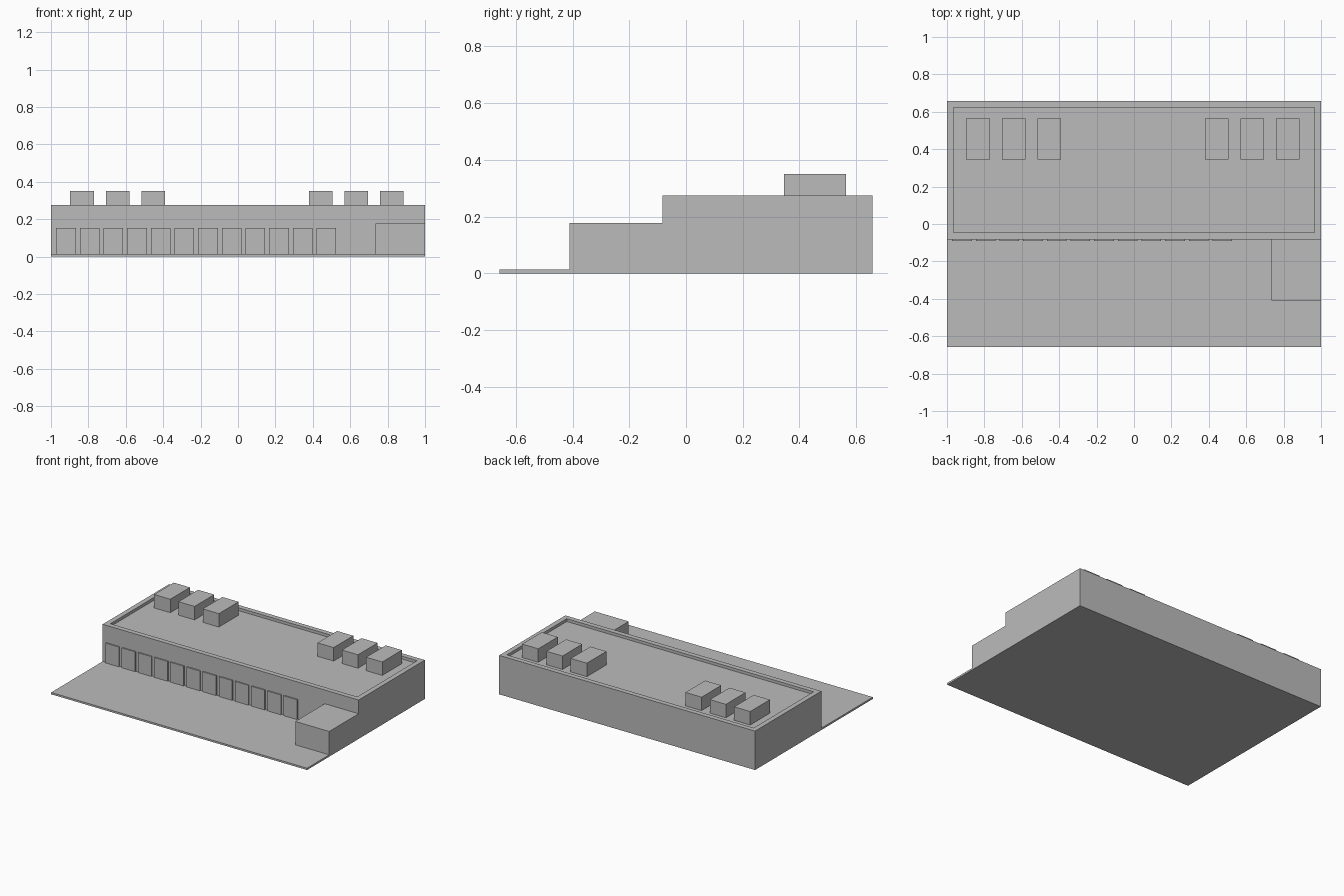
import bpy, bmesh

if "Cube" in bpy.data.objects:
    bpy.data.objects.remove(bpy.data.objects["Cube"])

# One plain grey for the whole model
grey = bpy.data.materials.new("plain_grey")
grey.diffuse_color = (0.5, 0.5, 0.5, 1)
grey.use_nodes = True
grey.node_tree.nodes["Principled BSDF"].inputs["Base Color"].default_value = grey.diffuse_color

HALF_DEPTH = 0.657
FACADE_Y = -0.082
SLAB_TOP = 0.013
ROOF_Z = 0.275
RECESS = 0.02


def box(name, x, y, z, drop=(), recess=None):
    """Box from (min, max) ranges; drop lists hidden sides as direction vectors."""
    bm = bmesh.new()
    bmesh.ops.create_cube(bm, size=1)
    for v in bm.verts:
        v.co = [r[0] if c < 0 else r[1] for c, r in zip(v.co, (x, y, z))]
    bm.normal_update()
    if recess:
        # sunken top behind a parapet rim
        rim, depth = recess
        top = max(bm.faces, key=lambda f: f.normal.z)
        bmesh.ops.inset_region(bm, faces=[top], thickness=rim)
        floor = bmesh.ops.extrude_discrete_faces(bm, faces=[top])["faces"][0]
        for v in floor.verts:
            v.co.z -= depth
    for d in drop:
        hidden = max(bm.faces, key=lambda f: sum(a * b for a, b in zip(f.normal, d)))
        bmesh.ops.delete(bm, geom=[hidden], context='FACES')
    bm.normal_update()
    mesh = bpy.data.meshes.new(name)
    bm.to_mesh(mesh)
    bm.free()
    mesh.materials.append(grey)
    ob = bpy.data.objects.new(name, mesh)
    bpy.context.collection.objects.link(ob)
    return ob


BACK, DOWN = (0, 1, 0), (0, 0, -1)

# Paved forecourt slab in front of the building
box("forecourt", (-1, 1), (-HALF_DEPTH, FACADE_Y), (0, SLAB_TOP), [BACK])

# Main hall with parapet roof
box("main_hall", (-1, 1), (FACADE_Y, HALF_DEPTH), (0, ROOF_Z), recess=(0.05, RECESS))

# Low office annex at the front right corner
box("annex", (0.735, 1), (-0.41, FACADE_Y), (SLAB_TOP, 0.178), [BACK, DOWN])

# Row of loading doors along the front
for i in range(12):
    x0 = -0.972 + i * 0.1265
    box(f"loading_door_{i + 1}", (x0, x0 + 0.105), (FACADE_Y - 0.009, FACADE_Y),
        (SLAB_TOP, 0.153), [BACK, DOWN])

# Two groups of three roof units
for side, start in (("left", -0.897), ("right", 0.38)):
    for i in range(3):
        x0 = start + i * 0.19
        box(f"roof_unit_{side}_{i + 1}", (x0, x0 + 0.126), (0.345, 0.564),
            (ROOF_Z - RECESS, 0.35), [DOWN])
